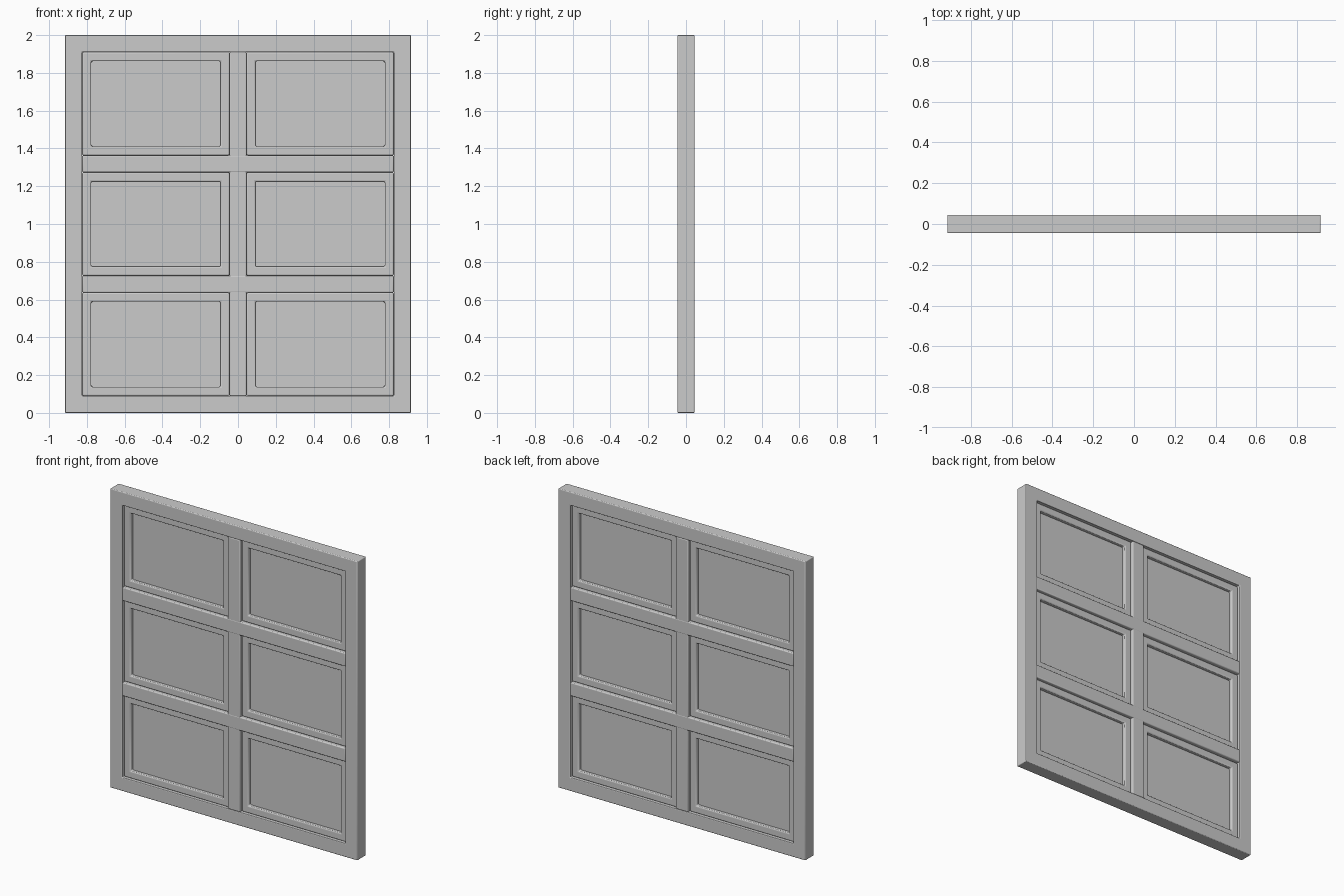
import bpy

if "Cube" in bpy.data.objects:
    bpy.data.objects.remove(bpy.data.objects["Cube"])

W, H, D = 0.915, 2.0, 0.045      # half width, height, half depth
BAR = 0.09                       # frame and bar width
PANE_W = W - BAR - BAR / 2
PANE_H = (H - 4 * BAR) / 3


def make_mesh(name, verts, faces, bevel=0.0):
    mesh = bpy.data.meshes.new(name)
    mesh.from_pydata(verts, [], faces)
    obj = bpy.data.objects.new(name, mesh)
    bpy.context.collection.objects.link(obj)
    if bevel:
        mod = obj.modifiers.new("rounded_edges", 'BEVEL')
        mod.width = bevel
        mod.segments = 3
        mod.limit_method = 'ANGLE'
        bpy.ops.object.select_all(action='DESELECT')
        obj.select_set(True)
        bpy.context.view_layer.objects.active = obj
        bpy.ops.object.shade_smooth_by_angle()
    return obj


def rect(x0, x1, z0, z1, y):
    return [(x0, y, z0), (x1, y, z0), (x1, y, z1), (x0, y, z1)]


def box(name, x0, x1, z0, z1, d, bevel):
    v = rect(x0, x1, z0, z1, -d) + rect(x0, x1, z0, z1, d)
    f = [(0, 1, 2, 3), (7, 6, 5, 4)]
    f += [(i, i + 4, (i + 1) % 4 + 4, (i + 1) % 4) for i in range(4)]
    return make_mesh(name, v, f, bevel)


def ring(name, x0, x1, z0, z1, t, d, bevel):
    # Rectangular profile swept round four mitred corners
    v = []
    for inset, y in ((0, -d), (t, -d), (t, d), (0, d)):
        v += rect(x0 + inset, x1 - inset, z0 + inset, z1 - inset, y)
    f = []
    for r in range(4):
        a, b = 4 * r, 4 * ((r + 1) % 4)
        f += [(a + i, a + (i + 1) % 4, b + (i + 1) % 4, b + i) for i in range(4)]
    return make_mesh(name, v, f, bevel)


# Outer frame
ring("outer_frame", -W, W, 0, H, BAR, D, 0.005)

# Upright bar and two cross bars
box("upright_bar", -BAR / 2, BAR / 2, BAR, H - BAR, D - 0.001, 0.006)
for i in (1, 2):
    z = i * (BAR + PANE_H)
    box("cross_bar", -W + BAR, W - BAR, z, z + BAR, D, 0.006)

# Recessed sash and single-sided glass in each opening
for row in range(3):
    z = BAR + row * (BAR + PANE_H)
    for x in (-W + BAR, BAR / 2):
        ring("pane_sash", x, x + PANE_W, z, z + PANE_H, 0.048, 0.025, 0.007)
        g = 0.045
        make_mesh("glass_pane", rect(x + g, x + PANE_W - g, z + g, z + PANE_H - g, 0),
                  [(0, 1, 2, 3)])
